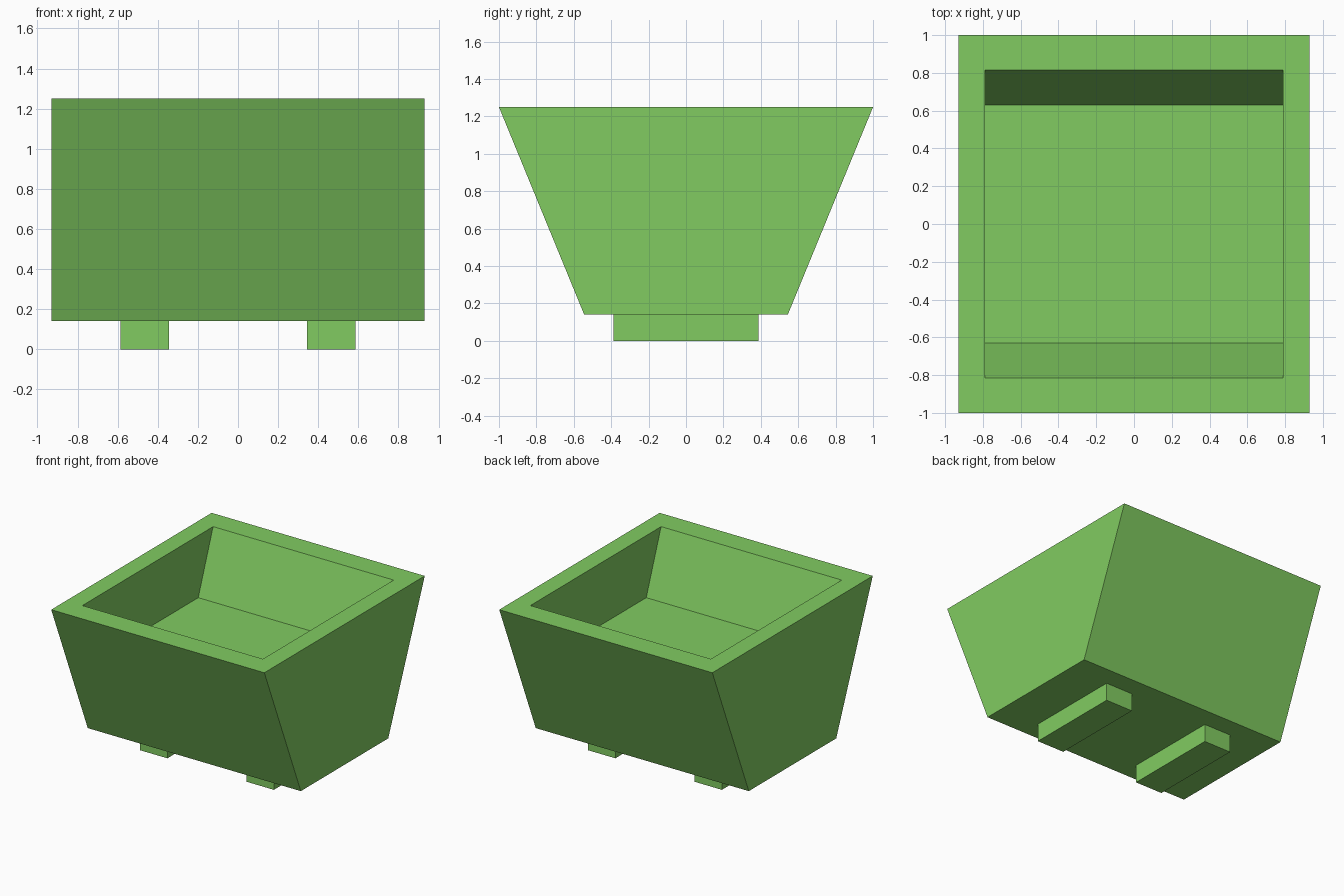
import bpy, bmesh

if "Cube" in bpy.data.objects:
    bpy.data.objects.remove(bpy.data.objects["Cube"])

mat = bpy.data.materials.new("green")
mat.diffuse_color = (0.22, 0.6, 0.12, 1)
mat.use_nodes = True
mat.node_tree.nodes["Principled BSDF"].inputs["Base Color"].default_value = mat.diffuse_color


def make_object(name, bm):
    bmesh.ops.recalc_face_normals(bm, faces=bm.faces)
    mesh = bpy.data.meshes.new(name)
    bm.to_mesh(mesh)
    bm.free()
    mesh.materials.append(mat)
    obj = bpy.data.objects.new(name, mesh)
    bpy.context.collection.objects.link(obj)
    return obj


def ring(bm, x, y, z):
    return [bm.verts.new((sx * x, sy * y, z))
            for sx, sy in ((-1, -1), (1, -1), (1, 1), (-1, 1))]


# Planter body: base, outer top, inner rim and cavity floor joined in sequence
bm = bmesh.new()
rings = [ring(bm, *r) for r in ((0.93, 0.545, 0.142), (0.93, 1.0, 1.25),
                                (0.788, 0.815, 1.25), (0.788, 0.63, 0.76))]
for a, b in zip(rings, rings[1:]):
    for i in range(4):
        j = (i + 1) % 4
        bm.faces.new((a[i], a[j], b[j], b[i]))
bm.faces.new(rings[0])
bm.faces.new(rings[-1])
make_object("tapered_box", bm)

# Two runner feet
for side, sign in (("left", -1), ("right", 1)):
    bm = bmesh.new()
    bmesh.ops.create_cube(bm, size=1)
    bmesh.ops.scale(bm, vec=(0.24, 0.776, 0.142), verts=bm.verts)
    foot = make_object(side + "_foot", bm)
    foot.location = (sign * 0.465, 0, 0.071)
